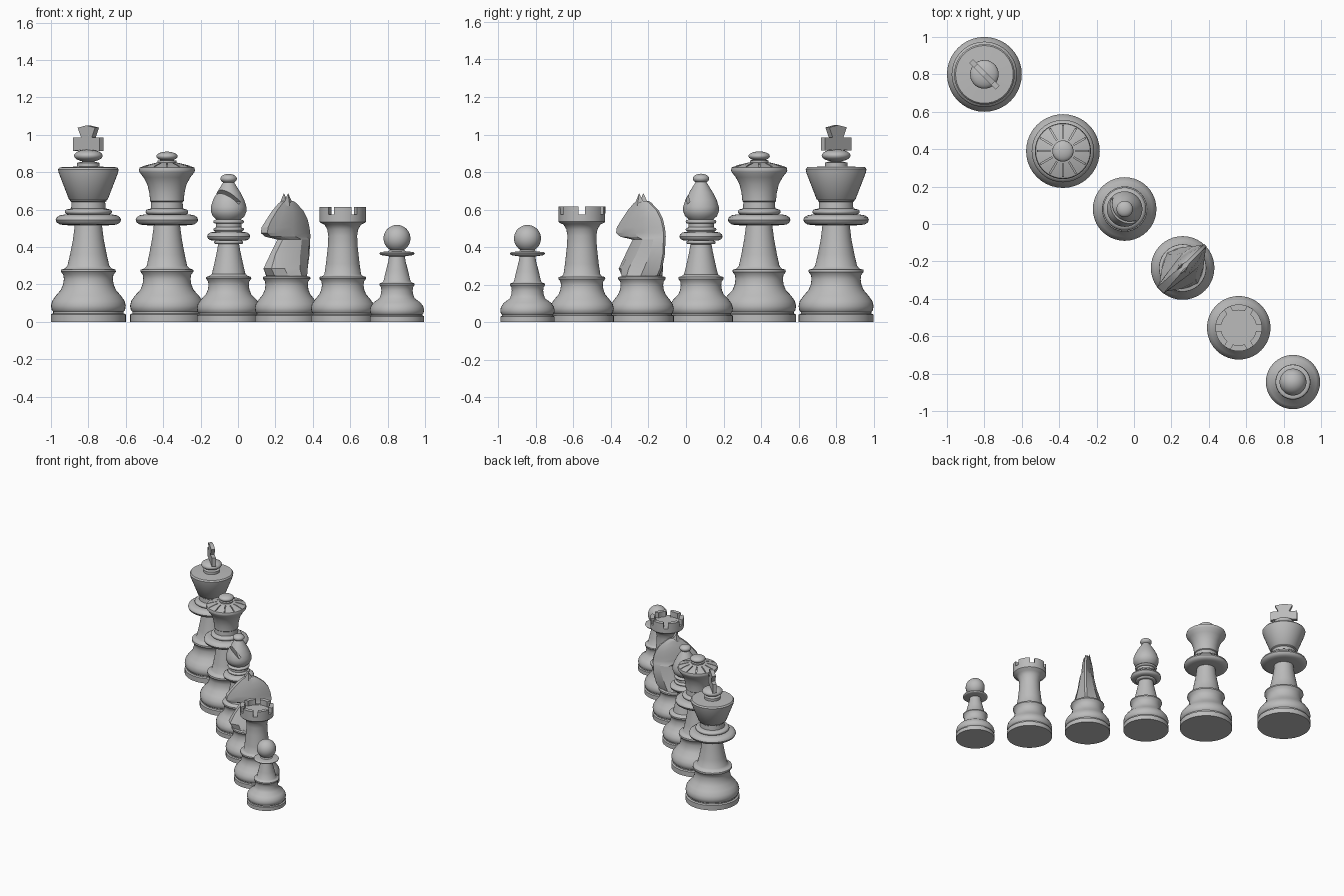
import bpy
import bmesh
from math import sin, cos, pi, radians
from mathutils import Matrix, Vector

cube = bpy.data.objects.get("Cube")
if cube:
    bpy.data.objects.remove(cube)

grey = bpy.data.materials.new("plain_grey")
grey.use_nodes = True
grey.diffuse_color = (0.5, 0.5, 0.5, 1)
grey.node_tree.nodes["Principled BSDF"].inputs["Base Color"].default_value = (0.5, 0.5, 0.5, 1)


def finish(bm, name, at=(0, 0), turn=0, smooth=35):
    """Turn a bmesh into a coloured object standing at the given spot."""
    bmesh.ops.remove_doubles(bm, verts=bm.verts, dist=0.0002)
    bmesh.ops.recalc_face_normals(bm, faces=bm.faces)
    mesh = bpy.data.meshes.new(name)
    bm.to_mesh(mesh)
    bm.free()
    mesh.materials.append(grey)
    ob = bpy.data.objects.new(name, mesh)
    bpy.context.collection.objects.link(ob)
    ob.matrix_world = Matrix.Translation((*at, 0)) @ Matrix.Rotation(radians(turn), 4, 'Z')
    bpy.ops.object.select_all(action='DESELECT')
    ob.select_set(True)
    bpy.context.view_layer.objects.active = ob
    if smooth:
        bpy.ops.object.shade_smooth_by_angle(angle=radians(smooth))
    return ob


def lathe(name, profile, at):
    bm = bmesh.new()
    verts = [bm.verts.new((r, 0, z)) for r, z in profile]
    edges = [bm.edges.new(pair) for pair in zip(verts, verts[1:])]
    bmesh.ops.spin(bm, geom=verts + edges, cent=(0, 0, 0), axis=(0, 0, 1),
                   angle=2 * pi, steps=40)
    return finish(bm, name, at)


def base(r, h, c):
    """Foot shared by all pieces: slab, groove, bulge, waist and collar."""
    shape = [(1, 0), (1, .14), (.94, .16), (.94, .19), (.98, .22), (1, .3), (.97, .39), (.87, .49)]
    top = [(1.0, .6), (.92, .7), (.89, .8), (.91, .88), (1, .94), (.99, .98), (.85, 1)]
    return ([(0, 0)] + [(r * a, h * b) for a, b in shape] + [(c * a, h * b) for a, b in top])


def ball(r, z, half, start=-70, steps=10):
    """Half-circle profile from the lower neck to the pole."""
    angles = [radians(start + (90 - start) * i / steps) for i in range(steps + 1)]
    return [(max(0, r * cos(a)), z + half * sin(a)) for a in angles]


def ring(r, z, half, bulge):
    """Rounded collar profile around radius r."""
    return [(r + bulge * cos(a), z + half * sin(a)) for a in [radians(d) for d in range(-90, 91, 30)]]


def prism(name, outline, thick, at, turn):
    """Flat outline in x-z, thickened along y."""
    bm = bmesh.new()
    face = bm.faces.new([bm.verts.new((x, -thick / 2, z)) for x, z in outline])
    out = bmesh.ops.extrude_face_region(bm, geom=[face])
    bmesh.ops.translate(bm, vec=(0, thick, 0),
                        verts=[v for v in out["geom"] if isinstance(v, bmesh.types.BMVert)])
    return finish(bm, name, at, turn, 0)


def carve(ob, boxes):
    """Cut boxes, each a (matrix, size) pair, out of an object."""
    bm = bmesh.new()
    for matrix, size in boxes:
        bmesh.ops.create_cube(bm, size=1, matrix=matrix @ Matrix.Diagonal((*size, 1)))
    cutter = finish(bm, "cutter", ob.location.xy, 0, 0)
    cutter.hide_render = True
    bpy.context.view_layer.objects.active = ob
    mod = ob.modifiers.new("cut", 'BOOLEAN')
    mod.object, mod.operation, mod.solver = cutter, 'DIFFERENCE', 'EXACT'
    bpy.ops.object.modifier_apply(modifier=mod.name)
    bpy.data.objects.remove(cutter)


def spoke(angle, r, z, tilt=0):
    return (Matrix.Rotation(angle, 4, 'Z') @ Matrix.Translation((r, 0, z))
            @ Matrix.Rotation(tilt, 4, 'Y'))


# King: flared cup, flattened ball and a cross
king_at = (-.8, .8)
lathe("king_body", base(.2, .285, .147) + [(.112, .3), (.098, .36), (.082, .44), (.073, .515)]
      + ring(.13, .545, .028, .045) + [(.1, .575)] + ring(.11, .588, .014, .016)
      + [(.092, .606), (.09, .64), (.097, .645), (.097, .65), (.104, .655), (.158, .795), (.162, .815),
         (.154, .826), (.06, .83), (.06, .85), (.04, .855)] + ball(.077, .888, .033), king_at)
half = [(.035, .9), (.045, .918), (.1, .914), (.1, .985), (.04, .985), (.066, 1.038)]
cross = half + [(0, 1.05)] + [(-x, z) for x, z in reversed(half)]
prism("king_cross", cross, .03, king_at, -45)

# Queen: fluted crown with radial grooves and a small finial
queen = lathe("queen_body", base(.197, .285, .142) + [(.108, .3), (.095, .36), (.08, .44), (.07, .515)]
              + ring(.125, .545, .028, .042) + [(.095, .575)] + ring(.1, .588, .014, .014)
              + [(.086, .606), (.084, .64), (.09, .645), (.09, .65), (.094, .69), (.105, .735),
                 (.125, .772), (.147, .8), (.15, .81), (.146, .825), (.11, .838), (.06, .85),
                 (.05, .852), (.05, .862), (.03, .865)] + ball(.057, .885, .025), (-.38, .39))
carve(queen, [(spoke(i * pi / 6, .105, .842, radians(17)), (.075, .007, .026)) for i in range(12)])

# Bishop: teardrop mitre with a slanting slit
bishop = lathe("bishop_body", base(.17, .245, .121) + [(.09, .255), (.077, .31), (.062, .38), (.056, .415)]
               + ring(.068, .425, .009, .01) + ring(.085, .457, .023, .03) + [(.072, .482)]
               + ring(.072, .494, .009, .01) + [(.068, .506), (.068, .525)] + ring(.072, .535, .009, .01)
               + [(.066, .548), (.085, .565), (.095, .59), (.095, .615), (.084, .65),
                  (.064, .69), (.042, .725), (.028, .748)] + ball(.044, .765, .026, -50), (-.05, .08))
carve(bishop, [(spoke(radians(225), .075, .712, radians(-48)), (.21, .3, .02))])

# Rook: round tower with six notches in its rim
rook = lathe("rook_body", base(.17, .245, .125) + [(.098, .255), (.09, .31), (.08, .4), (.077, .46),
             (.083, .495), (.098, .52), (.12, .53), (.124, .535), (.125, .615), (.094, .615),
             (.094, .572), (0, .572)], (.56, -.555))
carve(rook, [(spoke(i * pi / 3, .11, .6), (.08, .034, .054)) for i in range(6)])

# Pawn: thin collar and a ball head
lathe("pawn_body", base(.145, .21, .094) + [(.072, .218), (.06, .27), (.047, .32), (.042, .35)]
      + ring(.08, .365, .009, .013) + [(.045, .377)] + ball(.072, .446, .072, -58, 14), (.85, -.845))

# Knight: round foot with a faceted, blade-like horse head
knight_at = (.26, -.235)
lathe("knight_base", base(.17, .245, .127) + [(.105, .25), (0, .25)], knight_at)


def knight_head():
    # Each level: height, front, back, half width, half width of the front edge
    levels = [(.245, .12, -.12, .115, .03), (.285, .145, -.145, .1, .03), (.36, .105, -.165, .073, .02),
              (.44, .05, -.17, .055, .02), (.455, .14, -.172, .052, .022), (.475, .17, -.17, .05, .025),
              (.505, .165, -.165, .047, .024), (.55, .13, -.15, .042, .02), (.595, .09, -.118, .035, .018),
              (.635, .045, -.065, .024, .015), (.645, .02, -.045, .015, .01)]
    bm = bmesh.new()
    loops = []
    for z, front, back, wide, nose in levels:
        mid, reach = (front + back) / 2, (front - back) / 2
        side = [(front, nose), (mid + reach * .6, max(nose, wide * .72)), (mid, wide),
                (mid - reach * .6, wide * .72), (back, .008)]
        pts = side + [(f, -w) for f, w in reversed(side)]
        loops.append([bm.verts.new((f, w, z)) for f, w in pts])
    for low, high in zip(loops, loops[1:]):
        for i in range(len(low)):
            j = (i + 1) % len(low)
            bm.faces.new((low[i], low[j], high[j], high[i]))
    bm.faces.new(loops[0])
    bm.faces.new(loops[-1])
    return finish(bm, "knight_head", knight_at, 225, 20)


knight_head()

# Ears: a mirrored pair of slim pointed pyramids
bm = bmesh.new()
for s in (-1, 1):
    foot = [bm.verts.new(p) for p in ((.045, s * .014, .62), (.005, s * .028, .62),
                                      (-.04, s * .014, .62), (.005, s * .002, .62))]
    tip = bm.verts.new((.005, s * .016, .688))
    bm.faces.new(foot)
    for i in range(4):
        bm.faces.new((foot[i], foot[(i + 1) % 4], tip))
finish(bm, "knight_ears", knight_at, 225, 0)
